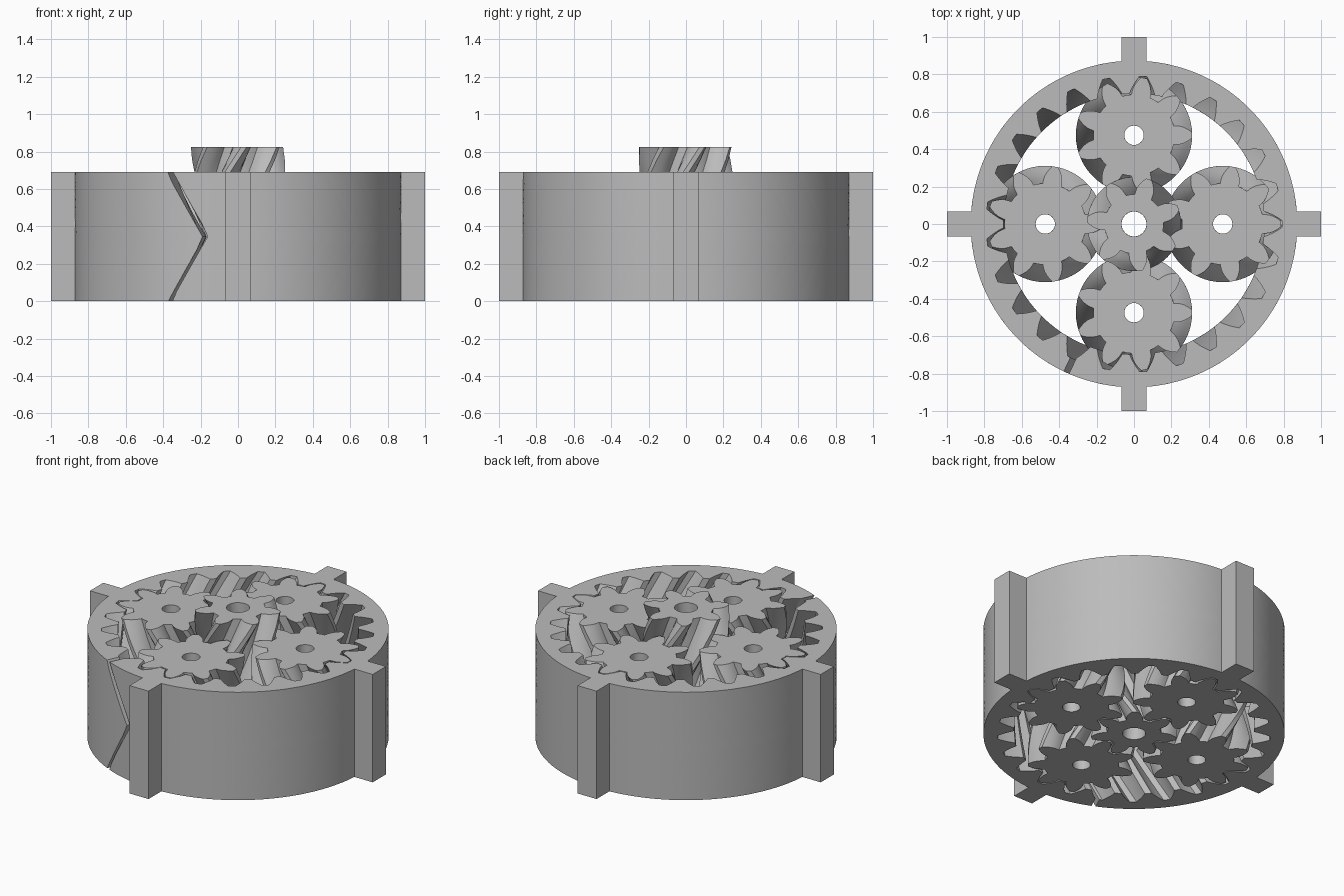
import bpy, bmesh, math
from math import pi, cos, sin, tan, acos
from mathutils import Matrix

cube = bpy.data.objects.get("Cube")
if cube:
    bpy.data.objects.remove(cube)

HEIGHT = 0.69
MID = HEIGHT / 2
RING_TEETH, PLANET_TEETH, SUN_TEETH = 25, 9, 7
MODULE = 0.0593
ORBIT = MODULE * (SUN_TEETH + PLANET_TEETH) / 2
PRESSURE = math.radians(30)
CLEARANCE = 0.005

grey = bpy.data.materials.new("plain_grey")
grey.use_nodes = True
grey.diffuse_color = (0.5, 0.5, 0.5, 1)
grey.node_tree.nodes["Principled BSDF"].inputs["Base Color"].default_value = (0.5, 0.5, 0.5, 1)


def finish(name, bm, smooth=True):
    bmesh.ops.recalc_face_normals(bm, faces=bm.faces)
    mesh = bpy.data.meshes.new(name)
    bm.to_mesh(mesh)
    bm.free()
    mesh.materials.append(grey)
    obj = bpy.data.objects.new(name, mesh)
    bpy.context.collection.objects.link(obj)
    if smooth:
        select(obj)
        bpy.ops.object.shade_smooth_by_angle(angle=math.radians(25))
    return obj


def select(obj):
    bpy.ops.object.select_all(action="DESELECT")
    obj.select_set(True)
    bpy.context.view_layer.objects.active = obj


def involute(r, base):
    a = acos(min(1, base / r))
    return tan(a) - a


def gear_profile(teeth, clearance, steps=6):
    """Polar points (radius, angle) of an involute gear with a tooth at angle 0."""
    pitch = MODULE * teeth / 2
    base = pitch * cos(PRESSURE)
    depth = MODULE * pi / 4
    root = pitch - depth - clearance / 2
    tip = pitch + depth - clearance / 2
    half = pi / (2 * teeth) - clearance / base / 2 + involute(pitch, base)
    flank = []
    for i in range(steps):
        r = root + (tip - root) * i / (steps - 1)
        fillet = 0.3 * max(0, 1 - r / base)
        flank.append((r, half - involute(r, base) + fillet))
    points = []
    for k in range(teeth):
        a = 2 * pi * k / teeth
        points += [(r, a - t) for r, t in flank]
        points += [(r, a + t) for r, t in reversed(flank)]
        points.append((root, a + pi / teeth))
    return points


def herringbone(z, turn):
    return turn * (1 - abs(z - MID) / MID)


def toothed_part(name, teeth, wall, clearance, phase=0, hand=1, top=HEIGHT, centre=(0, 0)):
    """Twisted tooth surface joined to a round wall, which is a bore or an outer rim."""
    profile = gear_profile(teeth, clearance)
    levels = [HEIGHT * i / 16 for i in range(17)]
    if top > HEIGHT:
        levels += [(HEIGHT + top) / 2, top]
    bm = bmesh.new()
    tooth_loops, wall_loops = [], []
    for z in levels:
        spin = phase + herringbone(z, hand * 2 * pi / teeth)
        ring_at = lambda pts: [bm.verts.new((centre[0] + r * cos(a + spin),
                                             centre[1] + r * sin(a + spin), z)) for r, a in pts]
        tooth_loops.append(ring_at(profile))
        wall_loops.append(ring_at([(wall, a) for r, a in profile]))
    # closed section: up the teeth, across the top, down the wall, across the bottom
    loops = tooth_loops + wall_loops[::-1]
    n = len(profile)
    for j, low in enumerate(loops):
        high = loops[(j + 1) % len(loops)]
        for i in range(n):
            k = (i + 1) % n
            bm.faces.new((low[i], low[k], high[k], high[i]))
    return finish(name, bm)


# Ring gear with internal teeth
ring = toothed_part("ring_gear", RING_TEETH, 0.873, -CLEARANCE)

# Chevron slit through the ring wall
bm = bmesh.new()
sections = []
for z in (-0.02, MID, HEIGHT + 0.02):
    turn = Matrix.Rotation(math.radians(245.6) + herringbone(z, math.radians(12.8)), 3, "Z")
    corners = ((0.7, -0.014), (0.92, -0.014), (0.92, 0.014), (0.7, 0.014))
    sections.append([bm.verts.new(turn @ Matrix.Translation((x, y, z)).translation) for x, y in corners])
for low, high in zip(sections, sections[1:]):
    for i in range(4):
        k = (i + 1) % 4
        bm.faces.new((low[i], low[k], high[k], high[i]))
bm.faces.new(sections[0])
bm.faces.new(sections[-1])
slit = finish("slit_cutter", bm, smooth=False)
slit.hide_render = True
cut = ring.modifiers.new("slit", "BOOLEAN")
cut.operation = "DIFFERENCE"
cut.solver = "EXACT"
cut.object = slit
select(ring)
bpy.ops.object.modifier_apply(modifier=cut.name)
bpy.data.objects.remove(slit)

# Four square lugs on the outside of the ring
for k, side in enumerate(("left", "back", "right", "front")):
    bm = bmesh.new()
    bmesh.ops.create_cube(bm, size=1)
    bmesh.ops.scale(bm, vec=(0.14, 0.134, HEIGHT), verts=bm.verts)
    bmesh.ops.translate(bm, vec=(0.93, 0, MID), verts=bm.verts)
    bmesh.ops.rotate(bm, cent=(0, 0, 0), matrix=Matrix.Rotation(k * pi / 2, 3, "Z"), verts=bm.verts)
    finish(side + "_lug", bm, smooth=False)

# Sun gear, standing higher than the rest
toothed_part("sun_gear", SUN_TEETH, 0.067, CLEARANCE, hand=-1, top=0.825)

# Planet gears, each turned so that its teeth mesh with the ring
ring_step = 2 * pi / RING_TEETH
for k, side in enumerate(("left", "back", "right", "front")):
    a = k * pi / 2
    offset = round(a / ring_step) * ring_step - a
    toothed_part(side + "_planet_gear", PLANET_TEETH, 0.052, CLEARANCE,
                 phase=a + offset * RING_TEETH / PLANET_TEETH,
                 centre=(ORBIT * cos(a), ORBIT * sin(a)))
